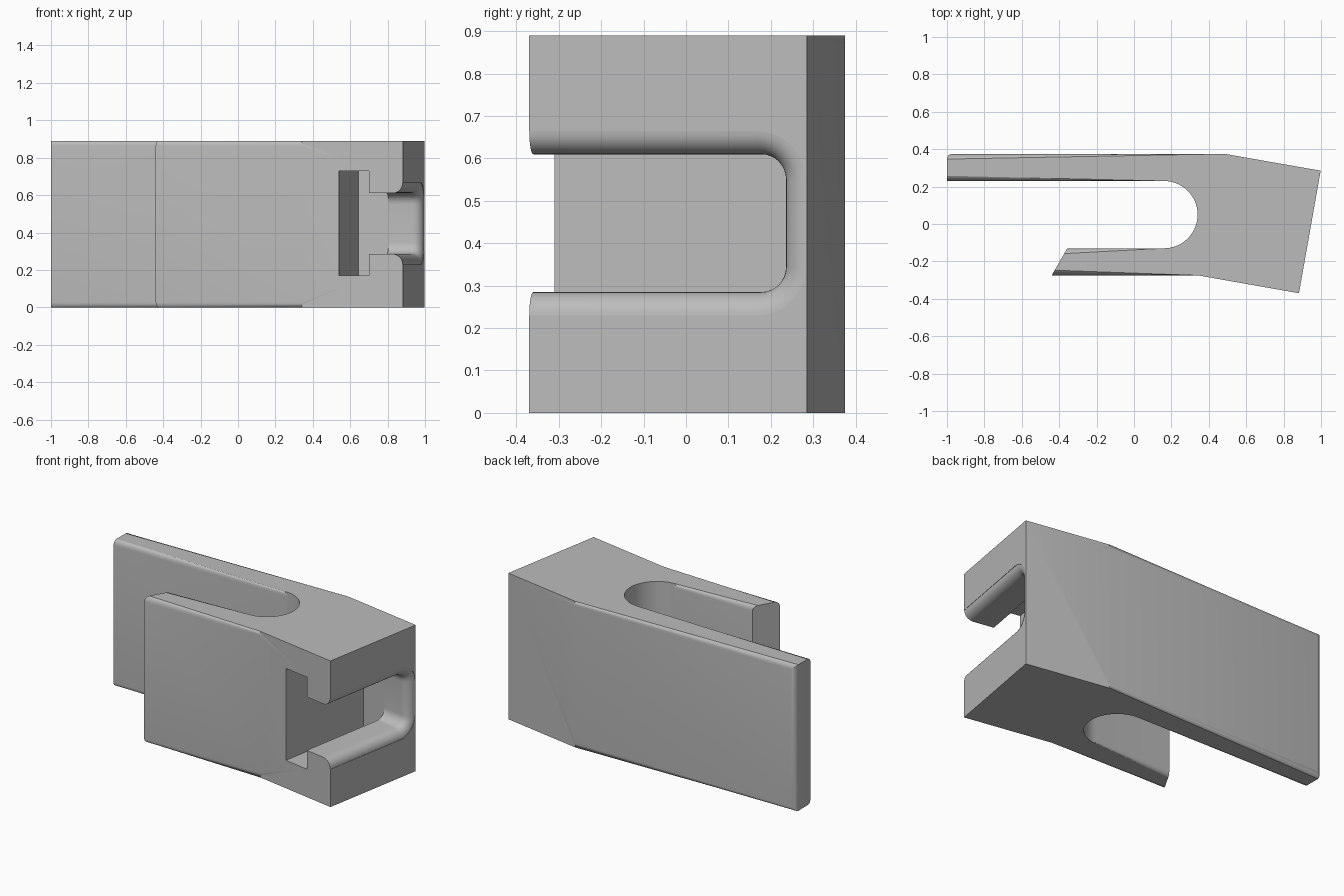
import bpy, bmesh
from math import sin, cos, pi, radians
from mathutils import Matrix, Vector

cube = bpy.data.objects.get("Cube")
if cube:
    bpy.data.objects.remove(cube)

HEIGHT = 0.89
TILT = Matrix.Rotation(radians(-10), 4, 'Z')   # head leans ten degrees

steel = bpy.data.materials.new("plain grey")
steel.use_nodes = True
grey = (0.5, 0.5, 0.5, 1)
steel.diffuse_color = grey
steel.node_tree.nodes["Principled BSDF"].inputs["Base Color"].default_value = grey


def make_object(name, bm):
    bmesh.ops.recalc_face_normals(bm, faces=bm.faces)
    mesh = bpy.data.meshes.new(name)
    bm.to_mesh(mesh)
    bm.free()
    mesh.materials.append(steel)
    obj = bpy.data.objects.new(name, mesh)
    bpy.context.collection.objects.link(obj)
    return obj


def loft(rings):
    """Closed solid through a list of matching point rings."""
    bm = bmesh.new()
    loops = [[bm.verts.new(p) for p in ring] for ring in rings]
    n = len(loops[0])
    for a, b in zip(loops, loops[1:]):
        for i in range(n):
            j = (i + 1) % n
            bm.faces.new((a[i], a[j], b[j], b[i]))
    bm.faces.new(loops[0])
    bm.faces.new(loops[-1])
    return bm


def arc(cx, cy, r, start, end, steps):
    return [(cx + r * cos(start + (end - start) * i / steps),
             cy + r * sin(start + (end - start) * i / steps)) for i in range(steps + 1)]


# Clamp body: two arms joined by a tilted head
outline = [(-1, 0.375), (0.485, 0.375), (0.998, 0.285), (0.882, -0.37), (0.343, -0.275),
           (-0.44, -0.275), (-0.357, -0.13)]
outline += arc(0.16, 0.05, 0.18, -pi / 2, pi / 2, 28) + [(-1, 0.23)]
bm = loft([[(x, y, z) for x, y in outline] for z in (0, HEIGHT)])


def is_rounded(edge):
    a, b = (v.co for v in edge.verts)
    if abs(a.z - b.z) > 0.1:                       # rear corner of the long arm
        return a.x < -0.99 and a.y > 0.3
    mid = (a + b) / 2
    on_side = abs(a.y - b.y) < 1e-4 and max(a.x, b.x) < 0.5
    on_bend = (mid - Vector((0.16, 0.05, mid.z))).length < 0.19
    return on_side or on_bend


bmesh.ops.bevel(bm, geom=[e for e in bm.edges if is_rounded(e)], offset=0.028,
                offset_type='OFFSET', segments=5, profile=0.5, affect='EDGES')
body = make_object("clamp_body", bm)

# T-slot cutters, in the tilted frame of the head
END, LIP, FLOOR, DEPTH, OPEN = 0.931, 0.748, 0.585, 0.395, -0.7
pocket_ring = [(OPEN, 0.17), (DEPTH, 0.17), (DEPTH, 0.73), (OPEN, 0.73)]
pocket = make_object("slot_pocket_cutter",
                     loft([[(u, v, z) for v, z in pocket_ring] for u in (FLOOR, LIP)]))


def neck_ring(u, grow):
    r = 0.06 + grow
    low, high, back = 0.285 - grow, 0.61 + grow, DEPTH + grow
    ring = [(OPEN, low)] + arc(back - r, low + r, r, -pi / 2, 0, 8)
    ring += arc(back - r, high - r, r, 0, pi / 2, 8) + [(OPEN, high)]
    return [(u, v, z) for v, z in ring]


LIP_ROUND = 0.055
rings = [neck_ring(LIP - 0.08, 0)]
for i in range(9):
    t = i / 8 * pi / 2
    rings.append(neck_ring(END - LIP_ROUND + LIP_ROUND * sin(t), LIP_ROUND * (1 - cos(t))))
rings.append(neck_ring(END + 0.2, LIP_ROUND))
neck = make_object("slot_neck_cutter", loft(rings))

for cutter in (pocket, neck):
    cutter.data.transform(TILT)
    cutter.hide_render = True
    cutter.hide_viewport = True
    cutter.display_type = 'WIRE'
    cut = body.modifiers.new(cutter.name, 'BOOLEAN')
    cut.operation = 'DIFFERENCE'
    cut.solver = 'EXACT'
    cut.object = cutter

# Bake the cuts, then drop the cutters
bpy.context.view_layer.update()
graph = bpy.context.evaluated_depsgraph_get()
cut_mesh = bpy.data.meshes.new_from_object(body.evaluated_get(graph))
body.modifiers.clear()
body.data = cut_mesh
for cutter in (pocket, neck):
    bpy.data.objects.remove(cutter)

bpy.ops.object.select_all(action='DESELECT')
body.select_set(True)
bpy.context.view_layer.objects.active = body
bpy.ops.object.shade_smooth_by_angle(angle=radians(25))
